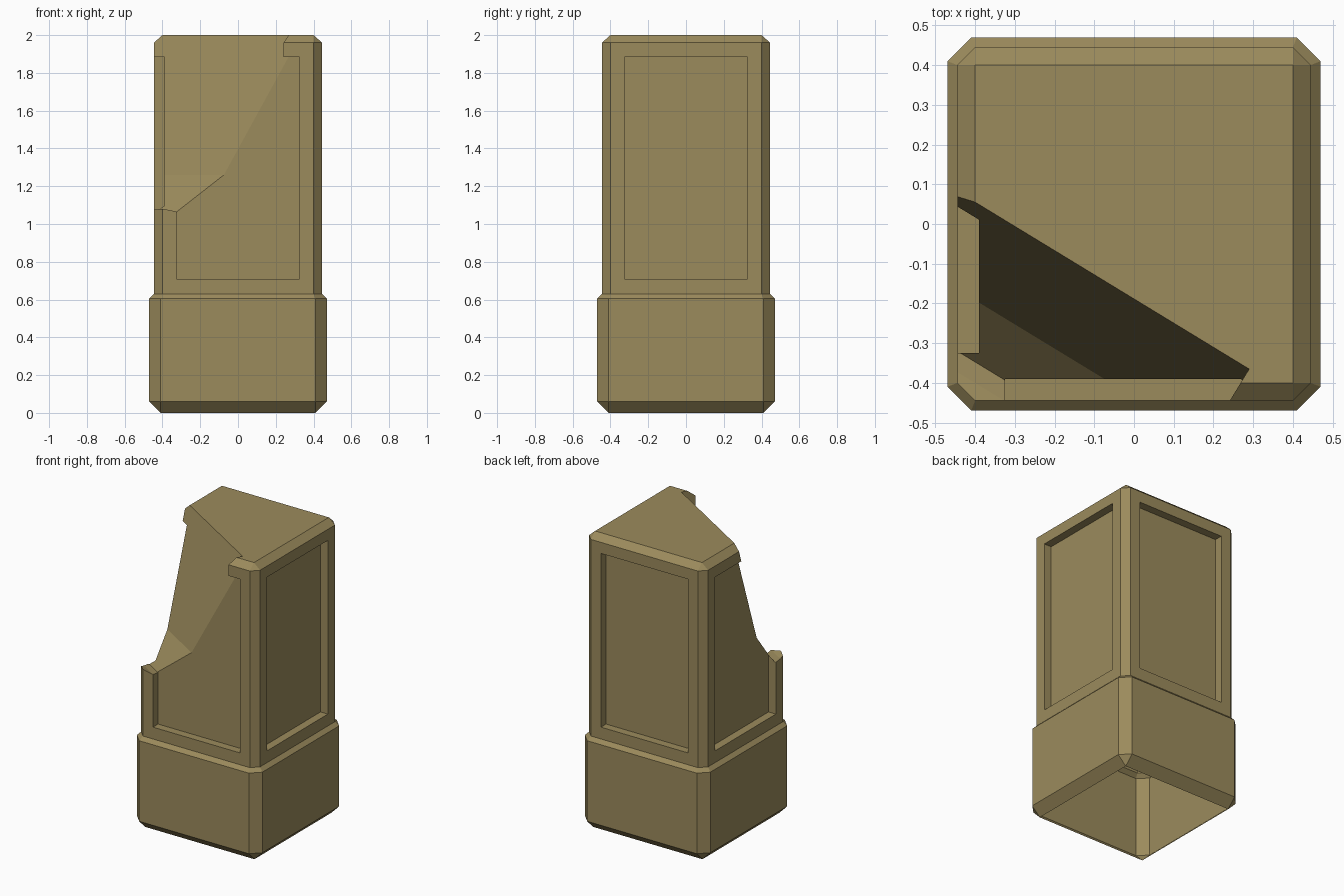
import bpy, bmesh
from mathutils import Vector

if "Cube" in bpy.data.objects:
    bpy.data.objects.remove(bpy.data.objects["Cube"])

stone = bpy.data.materials.new("weathered tan stone")
stone.diffuse_color = (0.33, 0.258, 0.108, 1)
stone.use_nodes = True
stone.node_tree.nodes["Principled BSDF"].inputs["Base Color"].default_value = stone.diffuse_color


def make_object(name, bm):
    bmesh.ops.remove_doubles(bm, verts=bm.verts, dist=1e-5)
    bmesh.ops.recalc_face_normals(bm, faces=bm.faces)
    mesh = bpy.data.meshes.new(name)
    bm.to_mesh(mesh)
    bm.free()
    obj = bpy.data.objects.new(name, mesh)
    bpy.context.collection.objects.link(obj)
    mesh.materials.append(stone)
    return obj


def loft(name, rings):
    """Closed solid through matching rings of points."""
    bm = bmesh.new()
    loops = [[bm.verts.new(p) for p in ring] for ring in rings]
    n = len(loops[0])
    for a, b in zip(loops, loops[1:]):
        for i in range(n):
            j = (i + 1) % n
            bm.faces.new((a[i], a[j], b[j], b[i]))
    bm.faces.new(loops[0][::-1])
    bm.faces.new(loops[-1])
    bmesh.ops.dissolve_degenerate(bm, edges=bm.edges, dist=1e-5)
    return make_object(name, bm)


def octagon(half, chamfer, z):
    k = half - chamfer
    return [Vector(p + (z,)) for p in (
        (k, -half), (half, -k), (half, k), (k, half),
        (-k, half), (-half, k), (-half, -k), (-k, -half))]


def cut(obj, cutter):
    mod = obj.modifiers.new("cut", 'BOOLEAN')
    mod.operation = 'DIFFERENCE'
    mod.solver = 'EXACT'
    mod.object = cutter
    bpy.context.view_layer.objects.active = obj
    bpy.ops.object.modifier_apply(modifier=mod.name)
    bpy.data.objects.remove(cutter)


# Pillar: chamfered plinth and narrower shaft in one skin
pillar = loft("broken_pillar", [octagon(*r) for r in (
    (0.41, 0, 0), (0.47, 0.06, 0.06), (0.47, 0.06, 0.605),
    (0.445, 0.045, 0.63), (0.445, 0.045, 1.96), (0.40, 0, 2.0))])

# Recessed panel on each of the four sides
for d in (Vector((0, -1, 0)), Vector((1, 0, 0)), Vector((0, 1, 0)), Vector((-1, 0, 0))):
    side = Vector((-d.y, d.x, 0))
    ring = lambda depth: [d * depth + side * u + Vector((0, 0, z)) for u, z in (
        (-0.325, 0.71), (0.325, 0.71), (0.325, 1.885), (-0.325, 1.885))]
    cut(pillar, loft("panel_cutter", [ring(0.39), ring(0.7)]))

# Broken front left corner: fracture profile swept across the corner
across, along = Vector((0.52, 0.854, 0)), Vector((0.854, -0.52, 0))
profile = [(-1.5, 1.08), (-0.585, 1.08), (-0.55, 1.066), (-0.505, 1.06),
           (-0.372, 1.26), (-0.161, 2.0), (-0.104, 2.2), (-1.5, 2.2)]
fracture = loft("fracture_cutter", [
    [across * s + along * t + Vector((0, 0, z)) for s, z in profile] for t in (-2, 2)])

# Leave the stub of the top rail and the front right post standing
keep = [(0.177, -0.55), (1.9, -0.55), (1.9, -0.365), (0.29, -0.365)]
cut(fracture, loft("stub_keeper", [[Vector((x, y, z)) for x, y in keep] for z in (0.9, 2.5)]))
cut(pillar, fracture)

# Open underside
bm = bmesh.new()
bm.from_mesh(pillar.data)
bottom = [f for f in bm.faces if all(v.co.z < 0.001 for v in f.verts)]
bmesh.ops.delete(bm, geom=bottom, context='FACES')
bm.to_mesh(pillar.data)
bm.free()
for p in pillar.data.polygons:
    p.use_smooth = False
    p.material_index = 0
